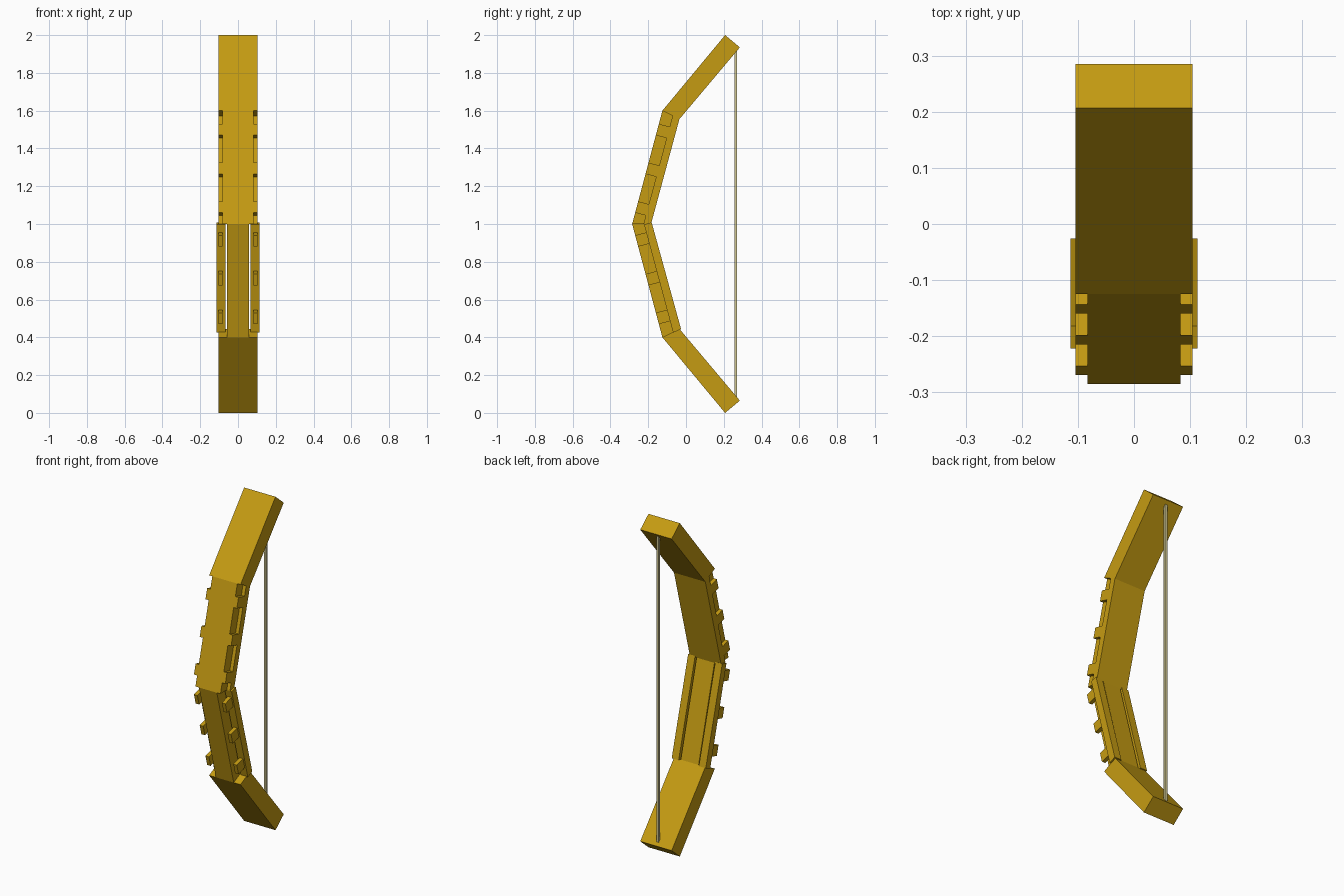
import bpy
import bmesh
from mathutils import Vector

cube = bpy.data.objects.get("Cube")
if cube:
    bpy.data.objects.remove(cube, do_unlink=True)


def material(name, rgb):
    mat = bpy.data.materials.new(name)
    mat.use_nodes = True
    colour = (*rgb, 1.0)
    mat.diffuse_color = colour
    mat.node_tree.nodes["Principled BSDF"].inputs["Base Color"].default_value = colour
    return mat


gold = material("dark gold", (0.56, 0.33, 0.006))
cord = material("pale cord", (0.62, 0.56, 0.28))


def prism(name, profile, x0, x1, mat=gold):
    """Extrude a side profile of (y, z) points from x0 to x1."""
    bm = bmesh.new()
    face = bm.faces.new([bm.verts.new((x0, y, z)) for y, z in profile])
    side = bmesh.ops.extrude_face_region(bm, geom=[face])
    moved = [v for v in side["geom"] if isinstance(v, bmesh.types.BMVert)]
    bmesh.ops.translate(bm, verts=moved, vec=(x1 - x0, 0, 0))
    bmesh.ops.recalc_face_normals(bm, faces=bm.faces)
    mesh = bpy.data.meshes.new(name)
    bm.to_mesh(mesh)
    bm.free()
    mesh.materials.append(mat)
    obj = bpy.data.objects.new(name, mesh)
    bpy.context.collection.objects.link(obj)
    return obj


def flip(profile):
    """Mirror a profile from the upper half to the lower half."""
    return [(y, 2 - z) for y, z in profile]


def pair(name, profile, x0, x1):
    """The same prism on both sides."""
    prism("left_" + name, profile, x0, x1)
    prism("right_" + name, profile, -x1, -x0)


# Key points of the upper half, front and rear edge
front_mid, rear_mid = Vector((-0.285, 1.0)), Vector((-0.185, 1.0))
front_bend, rear_bend = Vector((-0.125, 1.6)), Vector((-0.035, 1.555))
front_tip, rear_tip = Vector((0.207, 2.0)), Vector((0.285, 1.935))
half_width, core_width = 0.104, 0.083

# Outer limbs
limb = [front_bend, front_tip, rear_tip, rear_bend]
prism("upper_limb", limb, -half_width, half_width)
prism("lower_limb", flip(limb), -half_width, half_width)

# Inner limbs: a core, wider at the back of the upper one
core = [front_mid, front_bend, rear_bend, rear_mid]
prism("upper_core", core, -core_width, core_width)
prism("lower_core", flip(core), -0.059, 0.059)
back = [front_mid.lerp(rear_mid, 0.6), front_bend.lerp(rear_bend, 0.6), rear_bend, rear_mid]
pair("upper_back_strip", back, core_width, half_width)

# Rails beside the lower core, leaving a slit
rail = [(-0.222, 0.998), (-0.182, 1.009), (-0.026, 0.443), (-0.068, 0.425)]
pair("lower_rail", rail, 0.067, 0.113)

# Teeth along the front corners
along = (front_bend - front_mid).normalized()
inward = Vector((along.y, -along.x))
for i, height in enumerate((0.06, 0.265, 0.47)):
    low = front_mid + along * (height / along.y)
    high = low + along * 0.062
    tooth = [low, high, high + inward * 0.062, low + inward * 0.062]
    pair(f"upper_tooth_{i + 1}", tooth, core_width - 0.002, half_width)
    pair(f"lower_tooth_{i + 1}", flip(tooth), core_width - 0.002, half_width)

# Bowstring
string = [(0.256, 0.075), (0.27, 0.075), (0.27, 1.925), (0.256, 1.925)]
prism("bowstring", string, -0.008, 0.008, cord)
